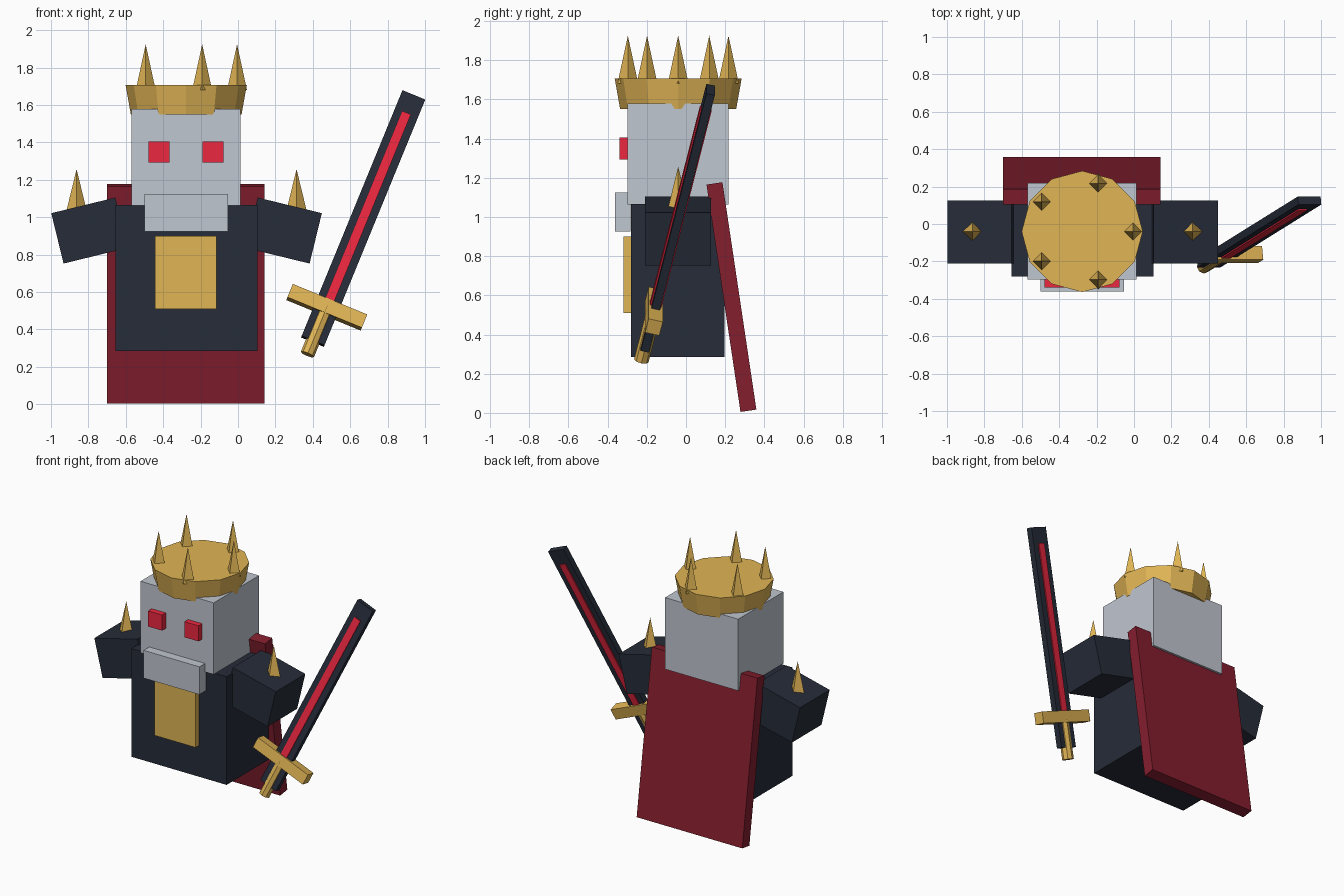
import bpy
from math import radians, cos, sin, pi
from mathutils import Euler, Vector

if "Cube" in bpy.data.objects:
    bpy.data.objects.remove(bpy.data.objects["Cube"])


def material(name, rgb):
    m = bpy.data.materials.new(name)
    m.diffuse_color = (*rgb, 1)
    m.use_nodes = True
    m.node_tree.nodes["Principled BSDF"].inputs["Base Color"].default_value = m.diffuse_color
    return m


DARK = material("dark_armor", (0.019, 0.025, 0.04))
GOLD = material("gold", (0.75, 0.46, 0.09))
STEEL = material("pale_steel", (0.53, 0.57, 0.63))
CAPE = material("crimson", (0.23, 0.013, 0.027))
GLOW = material("bright_red", (0.83, 0.02, 0.05))

CX, CY = -0.275, -0.04  # figure axis


def finish(name, mat, rot):
    ob = bpy.context.object
    ob.name = name
    ob.rotation_euler = rot
    ob.data.materials.append(mat)
    return ob


def box(name, center, size, mat, rot=(0, 0, 0)):
    bpy.ops.mesh.primitive_cube_add(size=1, location=center)
    ob = finish(name, mat, rot)
    ob.scale = size
    return ob


def frustum(name, sides, r1, r2, depth, center, mat, rot=(0, 0, 0)):
    bpy.ops.mesh.primitive_cone_add(vertices=sides, radius1=r1, radius2=r2,
                                    depth=depth, location=center)
    return finish(name, mat, rot)


def spike(name, x, y, base, tip):
    frustum(name, 4, 0.053, 0, tip - base, (x, y, (base + tip) / 2), GOLD)


# Torso and chest plate
box("torso", (CX, -0.042, 0.675), (0.76, 0.475, 0.78), DARK)
box("chest_plate", (-0.28, -0.293, 0.705), (0.33, 0.05, 0.39), GOLD)

# Head, jaw and eyes
box("head", (CX - 0.002, CY, 1.322), (0.583, 0.516, 0.516), STEEL)
box("jaw", (CX - 0.002, -0.323, 1.025), (0.445, 0.078, 0.2), STEEL)
for side in (-1, 1):
    box("eye", (CX - 0.003 + side * 0.145, -0.315, 1.35), (0.112, 0.05, 0.112), GLOW)

# Crown with a ring of points
frustum("crown_band", 12, 0.296, 0.324, 0.157, (CX - 0.002, CY, 1.6285), GOLD)
for i in range(5):
    a = i * 2 * pi / 5
    spike("crown_point", CX + 0.27 * cos(a), CY + 0.27 * sin(a), 1.68, 1.925)

# Shoulders with spikes
for side in (-1, 1):
    box("shoulder", (CX + side * 0.519, -0.042, 0.929), (0.353, 0.337, 0.277),
        DARK, (0, side * radians(13.7), 0))
    spike("shoulder_spike", CX + side * 0.588, CY, 1.04, 1.257)

# Cape hanging at a slant behind
box("cape", (-0.279, 0.232, 0.591), (0.842, 0.082, 1.173), CAPE, (radians(8.5), 0, 0))

# Sword: all parts share one tilted axis
TILT = Euler((radians(-13.3), radians(22.3), 0))
AXIS = TILT.to_matrix() @ Vector((0, 0, 1))
TAIL = Vector((0.40, -0.21, 0.337))  # lower end of the blade


def on_axis(d):
    return TAIL + AXIS * d


box("blade", on_axis(0.729), (0.132, 0.044, 1.458), DARK, TILT)
box("blade_core", on_axis(0.77), (0.05, 0.06, 1.16), GLOW, TILT)
box("sword_guard", on_axis(0.202), (0.43, 0.075, 0.078), GOLD, TILT)
frustum("sword_handle", 8, 0.038, 0.038, 0.28, on_axis(0.062), GOLD, TILT)
